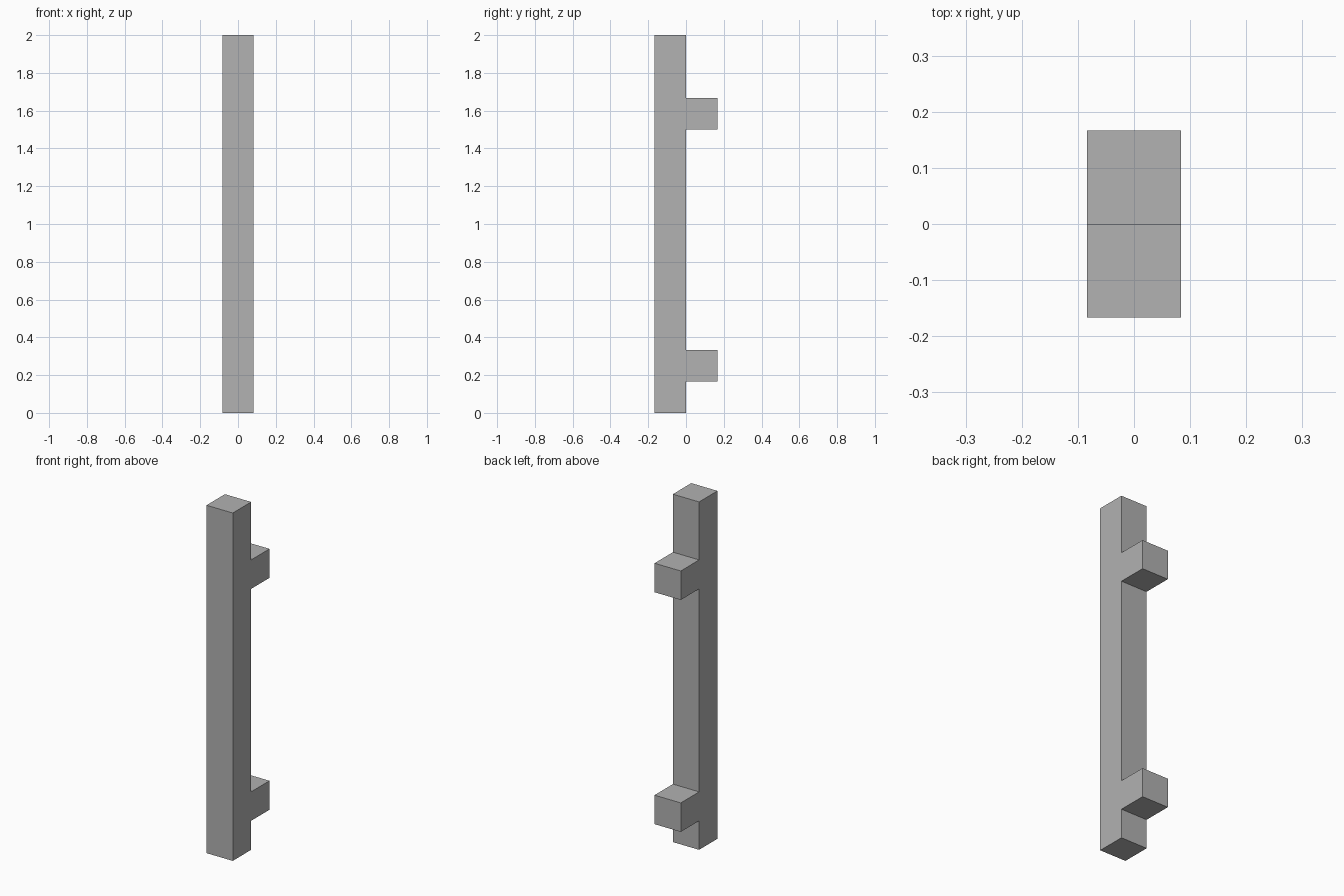
import bpy, bmesh

cube = bpy.data.objects.get("Cube")
if cube:
    bpy.data.objects.remove(cube, do_unlink=True)

U = 1 / 6            # square section of the bar and its standoffs
HEIGHT = 12 * U

grey = bpy.data.materials.new("plain_grey")
grey.use_nodes = True
colour = (0.445, 0.445, 0.445, 1)
grey.diffuse_color = colour
grey.node_tree.nodes["Principled BSDF"].inputs["Base Color"].default_value = colour

# Side profile (y, z): straight bar in front, two standoffs stepping out behind
profile = [(-U, 0), (0, 0)]
for base in (U, 9 * U):
    profile += [(0, base), (U, base), (U, base + U), (0, base + U)]
profile += [(0, HEIGHT), (-U, HEIGHT)]

# Extrude the profile across the width into one solid handle
bm = bmesh.new()
side = bm.faces.new([bm.verts.new((-U / 2, y, z)) for y, z in profile])
extruded = bmesh.ops.extrude_face_region(bm, geom=[side])["geom"]
bmesh.ops.translate(bm, vec=(U, 0, 0),
                    verts=[g for g in extruded if isinstance(g, bmesh.types.BMVert)])
bmesh.ops.recalc_face_normals(bm, faces=bm.faces)

mesh = bpy.data.meshes.new("bar_handle")
bm.to_mesh(mesh)
bm.free()
mesh.materials.append(grey)
bpy.context.collection.objects.link(bpy.data.objects.new("bar_handle", mesh))
